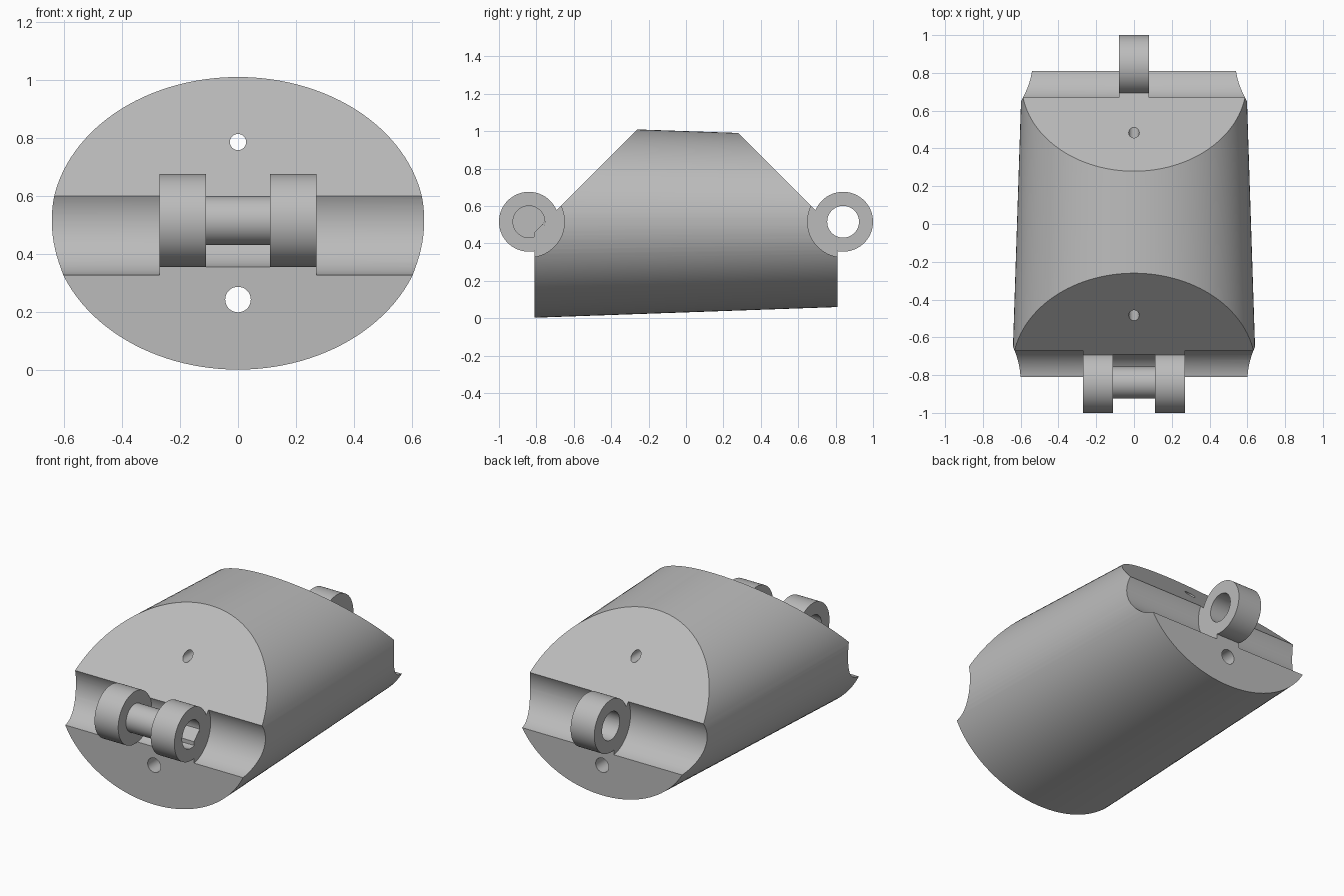
import bpy, bmesh, math
from mathutils import Matrix, Vector

cube = bpy.data.objects.get("Cube")
if cube:
    bpy.data.objects.remove(cube, do_unlink=True)

grey = bpy.data.materials.new("plain grey")
grey.use_nodes = True
colour = (0.5, 0.5, 0.5, 1)
grey.diffuse_color = colour
grey.node_tree.nodes["Principled BSDF"].inputs["Base Color"].default_value = colour

HINGE_Y, HINGE_Z = 0.84, 0.516   # hinge axes
END_Y = 0.81                     # flat ends of the body
FAR = 0.9                        # beyond the body's sides


def add_object(name, bm):
    bmesh.ops.recalc_face_normals(bm, faces=bm.faces)
    mesh = bpy.data.meshes.new(name)
    bm.to_mesh(mesh)
    bm.free()
    mesh.materials.append(grey)
    obj = bpy.data.objects.new(name, mesh)
    bpy.context.collection.objects.link(obj)
    return obj


def cylinder(name, axis, radius, start, end, centre, segments=64):
    """Cylinder along 'X' or 'Y' from start to end, offset by centre."""
    bm = bmesh.new()
    turn = Matrix.Rotation(math.pi / 2, 4, "Y" if axis == "X" else "X")
    middle = Vector(centre)
    middle["XY".index(axis)] = (start + end) / 2
    bmesh.ops.create_cone(bm, cap_ends=True, segments=segments, radius1=radius,
                          radius2=radius, depth=end - start,
                          matrix=Matrix.Translation(middle) @ turn)
    return add_object(name, bm)


def combine(target, tool, operation):
    mod = target.modifiers.new(tool.name, "BOOLEAN")
    mod.operation, mod.solver, mod.object = operation, "EXACT", tool
    bpy.context.view_layer.update()
    graph = bpy.context.evaluated_depsgraph_get()
    mesh = bpy.data.meshes.new_from_object(target.evaluated_get(graph))
    target.modifiers.clear()
    target.data = mesh
    bpy.data.objects.remove(tool, do_unlink=True)


# Tapered oval body
bm = bmesh.new()
rings = []
for y, half_width, half_height in ((-END_Y, 0.646, 0.513), (END_Y, 0.593, 0.456)):
    angles = [math.tau * i / 128 for i in range(128)]
    rings.append([bm.verts.new((half_width * math.cos(a), y,
                                0.516 + half_height * math.sin(a))) for a in angles])
    bm.faces.new(rings[-1])
for i in range(128):
    j = (i + 1) % 128
    bm.faces.new((rings[0][i], rings[0][j], rings[1][j], rings[1][i]))

# Sloped upper ends
for side in (-1, 1):
    cut = bmesh.ops.bisect_plane(bm, geom=bm.verts[:] + bm.edges[:] + bm.faces[:],
                                 plane_co=(0, 0, 1.27), plane_no=(0, side, 1),
                                 clear_outer=True)
    rim = [e for e in cut["geom_cut"] if isinstance(e, bmesh.types.BMEdge)]
    bmesh.ops.contextual_create(bm, geom=rim)
body = add_object("hinged_link_body", bm)

# Hinge grooves, knuckles and bores
front, back = (0, -HINGE_Y, HINGE_Z), (0, HINGE_Y, HINGE_Z)
for centre, inner in ((front, 0.27), (back, 0.08)):
    for start, end in ((-FAR, -inner), (inner, FAR)):
        combine(body, cylinder("groove", "X", 0.19, start, end, centre), "DIFFERENCE")
combine(body, cylinder("socket", "X", 0.163, -0.11, 0.11, front), "DIFFERENCE")
for centre, start, end in ((front, -0.27, -0.11), (front, 0.11, 0.27), (back, -0.08, 0.08)):
    combine(body, cylinder("knuckle", "X", 0.16, start, end, centre), "UNION")
for centre in (front, back):
    combine(body, cylinder("bore", "X", 0.085, -FAR, FAR, centre), "DIFFERENCE")

# Cord holes running the full length
for z, radius in ((0.786, 0.028), (0.244, 0.044)):
    combine(body, cylinder("cord_hole", "Y", radius, -1.2, 1.2, (0, 0, z), 32), "DIFFERENCE")

bpy.ops.object.select_all(action="DESELECT")
body.select_set(True)
bpy.context.view_layer.objects.active = body
bpy.ops.object.shade_smooth_by_angle(angle=math.radians(25))
